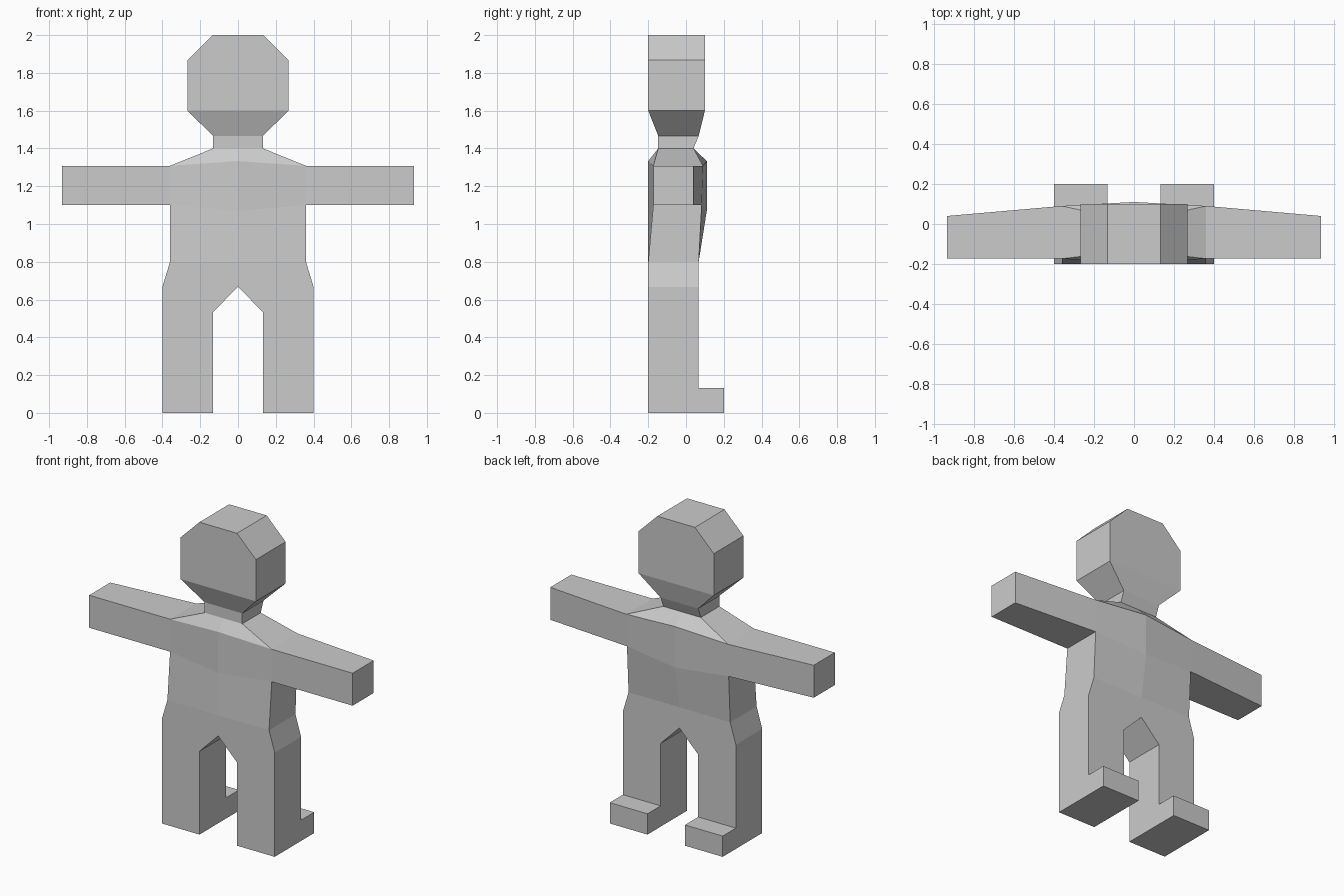
import bpy

if "Cube" in bpy.data.objects:
    bpy.data.objects.remove(bpy.data.objects["Cube"])


def loft(name, rings, closed=False, cap_start=False, cap_end=False, skip=()):
    """Skin four-point rings into flat quads, then mirror across x = 0.
    skip holds (ring, side) pairs left open where another part joins on."""
    verts = [p for ring in rings for p in ring]
    faces = []
    for r in range(len(rings) - 1):
        for s in range(4 if closed else 3):
            if (r, s) not in skip:
                a, b = 4 * r + s, 4 * r + (s + 1) % 4
                faces.append((a, b, b + 4, a + 4))
    last = 4 * (len(rings) - 1)
    if cap_start:
        faces.append((3, 2, 1, 0))
    if cap_end:
        faces.append((last, last + 1, last + 2, last + 3))
    mesh = bpy.data.meshes.new(name)
    mesh.from_pydata(verts, [], faces)
    obj = bpy.data.objects.new(name, mesh)
    bpy.context.collection.objects.link(obj)
    obj.modifiers.new("mirror", 'MIRROR')
    return obj


def level(x, y0, y1, z, inner=0.0):
    """Horizontal ring: inner front, outer front, outer back, inner back."""
    return [(inner, y0, z), (x, y0, z), (x, y1, z), (inner, y1, z)]


FRONT, BACK = -0.2, 0.067
SHOULDER = 0.36

# Chest ring: bulges at the centre line, narrower at the sides
def chest(z_mid, z_side, back):
    return [(0, FRONT, z_mid), (SHOULDER, -0.173, z_side),
            (SHOULDER, back, z_side), (0, 0.11, z_mid)]


# Torso from hips to neck base, open where the arm joins
neck_base = level(0.133, -0.147, 0.04, 1.4)
loft("torso", [level(0.4, FRONT, BACK, 0.667),
               level(SHOULDER, FRONT, BACK, 0.8),
               chest(1.07, 1.1, 0.083),
               chest(1.333, 1.308, 0.09),
               neck_base], skip={(2, 1)})

# Neck
neck_top = level(0.133, -0.147, BACK, 1.467)
loft("neck", [neck_base, neck_top])

# Head with tapered jaw and chamfered crown
loft("head", [neck_top,
              level(0.267, FRONT, 0.1, 1.6),
              level(0.267, FRONT, 0.1, 1.867),
              level(0.133, FRONT, 0.1, 2.0)], cap_end=True)

# Arms, tapering toward the hand from behind
def arm_ring(x, back_low, back_high):
    return [(x, -0.173, 1.1), (x, back_low, 1.1),
            (x, back_high, 1.308), (x, -0.173, 1.308)]

loft("arms", [arm_ring(SHOULDER, 0.083, 0.09), arm_ring(0.933, 0.04, 0.04)],
     closed=True, cap_end=True)

# Legs, slanting in to the crotch, open at the heel where the foot joins
loft("legs", [level(0.4, FRONT, BACK, 0, 0.133),
              level(0.4, FRONT, BACK, 0.133, 0.133),
              level(0.4, FRONT, BACK, 0.533, 0.133),
              level(0.4, FRONT, BACK, 0.667)],
     closed=True, cap_start=True, skip={(0, 2)})

# Feet
loft("feet", [[(0.133, y, 0), (0.133, y, 0.133), (0.4, y, 0.133), (0.4, y, 0)]
              for y in (BACK, 0.2)], closed=True, cap_end=True)
